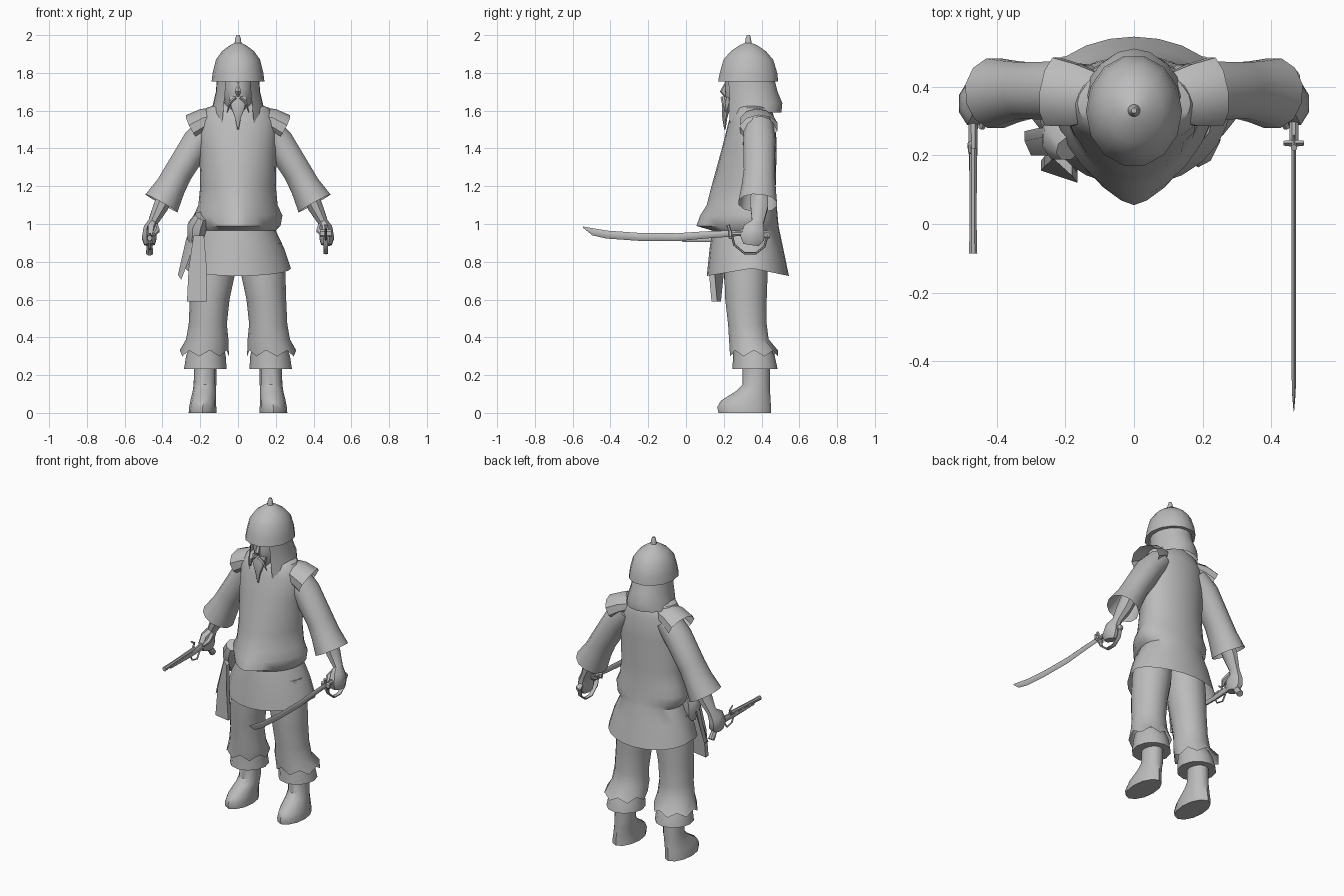
import bpy, bmesh, math
from mathutils import Vector

grey = bpy.data.materials.new("plain grey")
grey.diffuse_color = (0.5, 0.5, 0.5, 1)


def finish(name, rows, closed=True, caps=(True, True)):
    """Skin rows of points into one object."""
    bm = bmesh.new()
    vr = [[bm.verts.new(p) for p in r] for r in rows]
    n = len(rows[0])
    for a, b in zip(vr, vr[1:]):
        for i in range(n if closed else n - 1):
            j = (i + 1) % n
            bm.faces.new((a[i], a[j], b[j], b[i]))
    if caps[0]:
        bm.faces.new(vr[0])
    if caps[1]:
        bm.faces.new(vr[-1])
    bmesh.ops.recalc_face_normals(bm, faces=bm.faces[:])
    me = bpy.data.meshes.new(name)
    bm.to_mesh(me)
    bm.free()
    me.materials.append(grey)
    ob = bpy.data.objects.new(name, me)
    bpy.context.collection.objects.link(ob)
    return ob


def loft(name, rings, n=14, s=1, caps=(True, True), cy=None, zig=0, sag=0):
    """Upright body. Ring: z, centre x, half width, front y, back y, front squareness."""
    rows = []
    for k, (z, cx, rx, yf, yb, *e) in enumerate(rings):
        e = e[0] if e else 2
        c = (yf + yb) / 2 if cy is None else cy
        last = k == len(rings) - 1
        row = []
        for i in range(n):
            a = 2 * math.pi * i / n
            co, si = math.cos(a), math.sin(a)
            p = 2 / e if si < 0 else 1
            x = cx + rx * math.copysign(abs(co) ** p, co)
            y = c + (yb - c) * si if si > 0 else c - (c - yf) * abs(si) ** p
            dz = (zig * (-1) ** i - sag * abs(si)) if last else 0
            row.append((s * x, y, z + dz))
        rows.append(row)
    return finish(name, rows, caps=caps)


def tube(name, rings, side, n=8, s=1, caps=(True, True)):
    """Limb along a path. Ring: x, y, z, radius along side, other radius."""
    pts = [Vector(r[:3]) for r in rings]
    rows = []
    for k, r in enumerate(rings):
        d = (pts[min(k + 1, len(pts) - 1)] - pts[max(k - 1, 0)]).normalized()
        u = Vector(side)
        u = (u - d * u.dot(d)).normalized()
        v = d.cross(u)
        row = []
        for i in range(n):
            a = 2 * math.pi * (i + 0.5) / n
            p = pts[k] + u * r[3] * math.cos(a) + v * r[4] * math.sin(a)
            row.append((s * p.x, p.y, p.z))
        rows.append(row)
    return finish(name, rows, caps=caps)


X, Y, Z = (1, 0, 0), (0, 1, 0), (0, 0, 1)

# coat with gathered belly and flared skirt
loft("coat", [
    (1.64, 0, .09, .28, .43), (1.615, 0, .165, .255, .45), (1.54, 0, .205, .225, .475),
    (1.40, 0, .205, .19, .48), (1.20, 0, .20, .135, .475, 1.8), (1.10, 0, .21, .11, .48, 1.7),
    (1.045, 0, .235, .075, .485, 1.6), (.99, 0, .225, .055, .49, 1.5),
    (.965, 0, .20, .14, .495), (.87, 0, .245, .125, .515), (.765, 0, .28, .11, .545)],
    n=24, caps=(True, False), cy=.35, sag=.04)

# helmet with spike
loft("helmet", [
    (2.0, 0, .008, .322, .338), (1.985, 0, .014, .316, .344), (1.958, 0, .018, .312, .348),
    (1.948, 0, .04, .285, .375), (1.915, 0, .085, .235, .425), (1.87, 0, .117, .195, .465),
    (1.80, 0, .134, .175, .487), (1.755, 0, .14, .166, .492)], n=14)

# hood hanging behind the face, open at the front
rows = []
for z, rx, cy, ry, drop in ((1.78, .112, .33, .135, 0), (1.70, .118, .345, .14, 0),
                            (1.64, .132, .355, .155, .02), (1.59, .145, .355, .15, .065)):
    row = []
    for i in range(15):
        a = math.radians(35 + 290 * i / 14)
        row.append((rx * math.sin(a), cy - ry * math.cos(a), z - drop * max(0, math.cos(a)) ** .7))
    rows.append(row)
finish("hood", rows, closed=False, caps=(False, False))

# head, nose, beard
loft("head", [(1.79, 0, .085, .21, .42), (1.72, 0, .085, .205, .43), (1.66, 0, .078, .205, .42),
              (1.60, 0, .06, .24, .41), (1.55, 0, .06, .27, .42)], n=12)
tube("nose", [(0, .215, 1.745, .01, .01), (0, .197, 1.70, .016, .018), (0, .21, 1.68, .012, .01)], X, n=6)
tube("beard", [(0, .225, 1.67, .05, .025), (0, .212, 1.62, .04, .025),
               (0, .205, 1.56, .016, .014), (0, .206, 1.50, .004, .004)], X)

for s, word in ((1, "right"), (-1, "left")):
    # moustache strand
    tube(word + "_moustache", [(.012, .195, 1.67, .012, .008), (.04, .198, 1.645, .01, .008),
                               (.058, .212, 1.59, .003, .003)], Y, n=5, s=s)
    # shoulder flap and sleeve
    tube(word + "_shoulder_flap", [(.10, .37, 1.565, .07, .05), (.17, .375, 1.545, .095, .07),
                                   (.237, .385, 1.508, .105, .078)], Y, n=10, s=s, caps=(True, False))
    tube(word + "_sleeve", [(.14, .385, 1.52, .08, .075), (.215, .388, 1.435, .088, .082),
                            (.315, .388, 1.275, .085, .078), (.355, .385, 1.20, .092, .082),
                            (.405, .38, 1.11, .105, .1)], Y, n=12, s=s, caps=(True, False))
    # forearm, hand, thumb
    tube(word + "_forearm", [(.36, .39, 1.2, .05, .05), (.41, .388, 1.09, .05, .043),
                             (.45, .38, 1.01, .034, .028), (.465, .36, .975, .06, .038),
                             (.47, .35, .925, .068, .042), (.468, .345, .89, .045, .03)], Y, s=s)
    tube(word + "_thumb", [(.44, .36, .99, .018, .018), (.43, .31, .965, .017, .016),
                           (.445, .28, .945, .01, .01)], X, n=6, s=s)
    # trouser leg with ragged hem, cuff below
    loft(word + "_trouser_leg", [
        (.90, .12, .11, .2, .44), (.74, .133, .118, .2, .435), (.60, .15, .105, .205, .43),
        (.47, .16, .101, .22, .43), (.39, .163, .112, .225, .44), (.315, .178, .13, .23, .49)],
        n=14, s=s, caps=(True, False), zig=.016)
    loft(word + "_cuff", [(.36, .165, .09, .25, .44), (.30, .17, .105, .25, .47),
                          (.232, .173, .113, .245, .485)], n=12, s=s, caps=(False, True))
    # boot
    loft(word + "_boot", [
        (.26, .173, .058, .30, .445), (.15, .175, .06, .30, .445), (.115, .178, .062, .265, .445),
        (.065, .184, .068, .185, .448), (.03, .187, .072, .165, .45), (0, .187, .074, .172, .45)],
        n=12, s=s)

# sash wrap, hanging panels
def panel(name, pts, t):
    """Thin cloth from a front outline, pushed back by t."""
    finish(name, [pts, [(x, y + t, z) for x, y, z in pts]])

panel("sash_front_tail", [(-.18, .14, .94), (-.165, .12, .76), (-.165, .135, .59),
                          (-.27, .155, .59), (-.262, .165, .76), (-.235, .19, .94)], .03)
panel("sash_side_tail", [(-.22, .21, 1.0), (-.25, .2, .84), (-.30, .2, .705),
                         (-.318, .24, .73), (-.275, .25, .92), (-.235, .25, 1.0)], .03)
tube("sash_knot", [(-.19, .22, 1.04, .04, .04), (-.215, .25, .99, .07, .055),
                   (-.225, .26, .92, .06, .045), (-.22, .27, .86, .03, .03)], Y)

# sabre: curved blade, grip, cross guard, knuckle bow
sx = .465
tube("sabre_blade", [
    (sx, .26, .951, .008, .016), (sx, .1, .942, .008, .019), (sx, -.05, .93, .008, .021),
    (sx, -.25, .932, .008, .021), (sx, -.42, .944, .008, .021), (sx, -.49, .958, .006, .019),
    (sx, -.545, .984, .001, .003)], X, n=6)
tube("sabre_grip", [(sx, .24, .951, .014, .014), (sx, .40, .945, .014, .015),
                    (sx, .43, .938, .02, .02), (sx, .445, .935, .01, .01)], X)
tube("sabre_cross_guard", [(sx - .03, .235, .95, .008, .02), (sx, .235, .95, .012, .02),
                           (sx + .03, .235, .95, .008, .02)], Y, n=6)
tube("sabre_quillon", [(sx, .235, .92, .008, .008), (sx, .23, .97, .008, .008),
                       (sx, .222, .995, .01, .01)], X, n=6)
tube("sabre_knuckle_bow", [(sx, y, z, .014, .006) for y, z in (
    (.24, .95), (.255, .89), (.31, .845), (.37, .845), (.415, .88), (.43, .935))], X, n=6)

# pistol: barrel, stock, grip, hammer, trigger guard
px = -.468
tube("pistol_barrel", [(px, .22, .94, .012, .014), (px, .0, .93, .011, .013),
                       (px, -.085, .926, .013, .015)], X)
tube("pistol_stock", [(px, -.02, .915, .009, .01), (px, .2, .92, .013, .018),
                      (px, .3, .93, .015, .022), (px, .37, .90, .015, .02),
                      (px, .41, .845, .02, .02)], X)
tube("pistol_hammer", [(px - .01, .22, .94, .006, .01), (px - .01, .235, .97, .006, .008),
                       (px - .01, .205, .99, .004, .005)], X, n=5)
tube("pistol_trigger_guard", [(px, y, z, .006, .004) for y, z in (
    (.18, .915), (.2, .875), (.25, .865), (.28, .91))], X, n=5)

# smooth shading with crisp edges
for ob in bpy.data.objects:
    ob.select_set(True)
    bpy.context.view_layer.objects.active = ob
bpy.ops.object.shade_smooth_by_angle(angle=math.radians(40))
